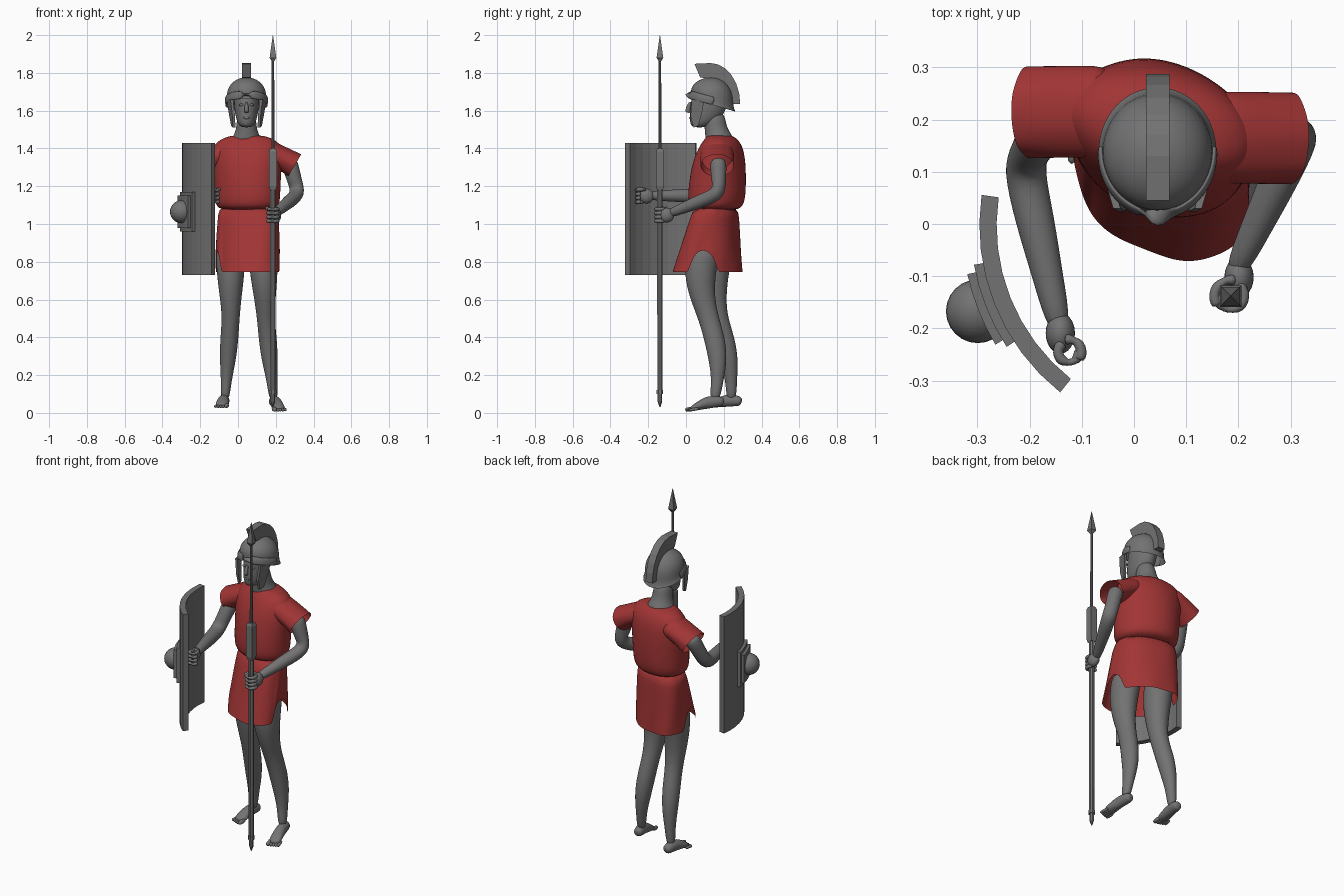
import bpy, bmesh
from math import sin, cos, pi, sqrt, radians
from mathutils import Vector

cube = bpy.data.objects.get("Cube")
if cube:
    bpy.data.objects.remove(cube, do_unlink=True)


def material(name, colour):
    mat = bpy.data.materials.new(name)
    mat.use_nodes = True
    mat.diffuse_color = colour
    mat.node_tree.nodes["Principled BSDF"].inputs["Base Color"].default_value = colour
    return mat


GREY = material("stone grey", (.17, .17, .17, 1))
RED = material("cloth red", (.36, .035, .035, 1))
UP = Vector((0, 0, 1))
SIDES = (("left", 1), ("right", -1))


def finish(name, bm, mat, smooth, subdivisions=0):
    bmesh.ops.recalc_face_normals(bm, faces=bm.faces)
    for face in bm.faces:
        face.smooth = smooth
    mesh = bpy.data.meshes.new(name)
    bm.to_mesh(mesh)
    bm.free()
    mesh.materials.append(mat)
    obj = bpy.data.objects.new(name, mesh)
    bpy.context.collection.objects.link(obj)
    if subdivisions:
        modifier = obj.modifiers.new("Smooth", 'SUBSURF')
        modifier.levels = modifier.render_levels = subdivisions


def bridge(bm, lower, upper):
    for k in range(len(lower)):
        j = (k + 1) % len(lower)
        bm.faces.new((lower[k], lower[j], upper[j], upper[k]))


def loft(name, stations, mat=GREY, sides=12, axis=None, sub=2, caps=(True, True),
         hem=None, shear=0, fold=0, turn=0, square=2):
    """Skin rounded rings, each (centre, radius, other radius), along a path."""
    bm = bmesh.new()
    points = [Vector(s[0]) for s in stations]
    top, base = max(p.z for p in points), min(p.z for p in points)
    rings = []
    for i, (p, s) in enumerate(zip(points, stations)):
        ahead, behind = points[min(i + 1, len(points) - 1)], points[max(i - 1, 0)]
        along = axis or (ahead - behind).normalized()
        u = UP if abs(along.x) > .98 else Vector((1, 0, 0))
        u = (u - along * u.dot(along)).normalized()
        v = along.cross(u)
        ring = []
        for k in range(sides):
            a = 2 * pi * k / sides + turn
            wave = 1 + fold * i * sin(7 * a + i)
            wave /= (abs(cos(a)) ** square + abs(sin(a)) ** square) ** (1 / square)
            q = p + u * (s[1] * wave * cos(a)) + v * (s[-1] * wave * sin(a))
            q.y += shear * (q.x - p.x)
            if hem:
                q.z = top - (top - q.z) * (top - hem(a)) / (top - base)
            ring.append(bm.verts.new(q))
        rings.append(ring)
    for lower, upper in zip(rings, rings[1:]):
        bridge(bm, lower, upper)
    for closed, ring in zip(caps, (rings[0], rings[-1])):
        if closed:
            bm.faces.new(ring)
    finish(name, bm, mat, sub > 0, sub)


def stack(name, x, rows, **options):
    """Level rings, each (height, y, x radius, y radius)."""
    loft(name, [((x, y, z), rx, ry) for z, y, rx, ry in rows], axis=UP, **options)


def prism(name, outline, place, start, end):
    """Extrude a flat outline; place turns (p, q, depth) into a point."""
    bm = bmesh.new()
    ends = [[bm.verts.new(place(p, q, depth)) for p, q in outline] for depth in (start, end)]
    for ring in ends:
        bm.faces.new(ring)
    bridge(bm, *ends)
    finish(name, bm, GREY, False)


def ball(name, centre, radius, scale=(1, 1, 1)):
    bm = bmesh.new()
    bmesh.ops.create_uvsphere(bm, u_segments=24, v_segments=14, radius=radius)
    bmesh.ops.scale(bm, vec=scale, verts=bm.verts)
    bmesh.ops.translate(bm, vec=centre, verts=bm.verts)
    finish(name, bm, GREY, True)


def limb(name, start, joint, end, radii, bow=0):
    """Bent limb; bow pushes the upper half forward and the lower half back."""
    start, joint, end = Vector(start), Vector(joint), Vector(end)
    stations = []
    for i, radius in enumerate(radii):
        t = 2 * i / (len(radii) - 1)
        p = start.lerp(joint, t) if t < 1 else joint.lerp(end, t - 1)
        p.y -= bow * sin(pi * t)
        stations.append((p, radius, radius * (1 + 4 * bow)))
    loft(name, stations)


# Tunic top, bloused over the waist
stack("tunic_top", .05, [(1.07, .16, .14, .11), (1.1, .16, .175, .15), (1.2, .165, .175, .152),
      (1.33, .175, .185, .14), (1.42, .187, .19, .11), (1.46, .185, .12, .075),
      (1.47, .175, .07, .06)], mat=RED, sides=24, shear=-.15, fold=.002)

# Flared sleeves
for side, s in SIDES:
    loft(side + "_sleeve", [((.05 + s * (.08 + .17 * t), .19 - s * .025, 1.39 - t * (.05 + .03 * t)),
         .07 - .03 * t * (1 - t), .09) for t in (0, .4, .7, 1)], RED, sides=16,
         caps=(True, False), fold=.012)


# Skirt with an arched slit over each thigh
def skirt_hem(angle):
    height = .745
    for slit in (.1, pi + .25):
        offset = (angle - slit + pi) % (2 * pi) - pi
        height += .115 * sqrt(max(0, 1 - (offset / .4) ** 2))
    return height


stack("tunic_skirt", .053, [(1.1 - .355 * t, .16 - .045 * t, .15 + .02 * sqrt(t), .105 + .07 * t)
      for t in (i / 5 for i in range(6))], mat=RED, sides=72, sub=1, caps=(True, False),
      hem=skirt_hem, shear=-.25, fold=.003, square=2.5)

# Legs and arms
LEG = (.08, .08, .072, .058, .048, .05, .045, .028, .025)
ARM = (.045, .044, .04, .041, .039, .03, .024)
limb("left_leg", (.13, .1, .9), (.147, .12, .5), (.19, .15, .06), LEG, .035)
limb("right_leg", (-.04, .17, .9), (-.038, .17, .5), (-.07, .24, .06), LEG, .025)
limb("left_arm", (.265, .17, 1.35), (.32, .175, 1.16), (.19, -.1, 1.05), ARM)
limb("right_arm", (-.165, .2, 1.34), (-.213, .11, 1.15), (-.14, -.21, 1.15), ARM)


# Feet with separate toes
def foot(side, s, heel, ball_of_foot):
    heel, tip = Vector(heel), Vector(ball_of_foot)
    loft(side + "_foot", [(heel.lerp(tip, t) + UP * high, wide, high) for t, wide, high in
         ((0, .02, .02), (.1, .03, .03), (.4, .03, .035), (.6, .035, .027), (.9, .037, .012))])
    for i in range(5):
        radius = .009 if i else .013
        shift = Vector((s * (.014 * i - (.023 if i else .026)), 0, radius))
        loft(f"{side}_toe_{i + 1}", [(heel.lerp(tip, t - i * .025) + shift, radius)
             for t in (.75, .9, 1.03)], sides=8, sub=1)


foot("left", 1, (.185, .2, .035), (.222, 0, .003))
foot("right", -1, (-.07, .295, .036), (-.088, .1, .024))


# Hands curled round an upright grip
def hand(side, s, x, y, z, grip):
    def curl(name, height, radius, angles):
        loft(f"{side}_{name}", [((x + s * radius * cos(a), y + radius * sin(a), height), .0115)
             for a in map(radians, angles)], sides=8, sub=1)

    ball(side + "_palm", (x + s * .016, y + .036, z), .028, (1, 1.4, 1.4))
    for i in range(4):
        curl(f"finger_{i + 1}", z + (i - 1.5) * .021, grip, range(60, -200, -32))
    curl("thumb", z + .035, grip * 1.2, range(70, 230, 30))


hand("left", 1, .185, -.138, 1.047, .027)
hand("right", -1, -.125, -.245, 1.148, .021)

# Neck, head and face
MID = .045
stack("neck", MID, [(1.42, .18, .1, .08), (1.47, .175, .07, .075), (1.51, .155, .054, .06),
      (1.6, .15, .052, .058)])
stack("head", MID, [(1.51, .07, .03, .04), (1.54, .09, .052, .072), (1.59, .115, .063, .097),
      (1.66, .125, .07, .1), (1.72, .13, .06, .085)], sides=16)
stack("nose", MID, [(1.65, .024, .008, .01), (1.6, .006, .014, .016), (1.588, .016, .012, .012)],
      sides=8)
ball("lips", (MID, .026, 1.562), .018, (1, .5, .4))
for side, s in SIDES:
    ball(side + "_eye", (MID + s * .025, .037, 1.63), .012, (1.2, .8, .6))

# Helmet: dome lifted over the face, brow band, cheek guards
stack("helmet_dome", MID, [(1.6, .141, .113, .121), (1.62, .139, .106, .113)] +
      [(1.66 + .118 * sin(a), .138, .106 * cos(a), .113 * cos(a))
       for a in map(radians, range(0, 86, 17))],
      sides=32, sub=1, caps=(False, True), hem=lambda a: 1.63 - .035 * sin(a))
loft("brow_band", [((MID + .109 * cos(a), .138 + .121 * sin(a), 1.652 - .033 * sin(a)), .007, .024)
     for a in map(radians, range(175, 366, 10))], sides=8, sub=1)
for side, s in SIDES:
    prism(side + "_cheek_guard",
          [(.03, 1.66), (.095, 1.65), (.085, 1.59), (.065, 1.52), (.04, 1.51), (.024, 1.57)],
          lambda p, q, d: (MID + s * (d + .1 * (q - 1.66) + .3 * (p - .06)), p, q), .08, .094)


# Crest swept from the brow to the nape
def crest_arc(depth, height):
    return [(.13 + depth * cos(a), 1.635 + height * sin(a)) for a in map(radians, range(0, 91, 15))]


prism("helmet_crest", crest_arc(.157, .217) + [(.045, 1.848), (.075, 1.775)]
      + crest_arc(.118, .137)[::-1], lambda p, q, d: (d, p, q), MID - .0225, MID + .0225)


# Curved shield with stepped plates and a round boss
def arc_plate(name, inner, outer, half_angle, bottom, top, steps=4):
    angles = [radians(201.7 + half_angle * (2 * k / steps - 1)) for k in range(steps + 1)]
    outline = [(outer, a) for a in angles] + [(inner, a) for a in reversed(angles)]
    prism(name, outline, lambda r, a, d: (.111 + r * cos(a), r * sin(a) - .003, d), bottom, top)


arc_plate("shield", .374, .407, 30, .73, 1.43, steps=8)
arc_plate("boss_plate", .405, .424, 11.5, .96, 1.17)
arc_plate("boss_inner_plate", .42, .44, 9.5, .98, 1.15)
ball("shield_boss", (-.299, -.167, 1.065), .061)


# Spear
def spear_part(name, sides, *rows):
    loft("spear_" + name, [((.185, -.138, z), radius) for z, radius in rows],
         sides=sides, axis=UP, sub=0, turn=pi / sides)


spear_part("butt", 8, (.03, .003), (.06, .013), (.11, .013))
spear_part("collar", 8, (.1, .019), (.12, .019))
spear_part("shaft", 8, (.11, .015), (1.2, .016))
spear_part("block", 4, (1.18, .022), (1.2, .029), (1.385, .029), (1.4, .02))
spear_part("rod", 8, (1.39, .009), (1.88, .007))
spear_part("head", 4, (1.86, .008), (1.88, .025), (2, .001))
